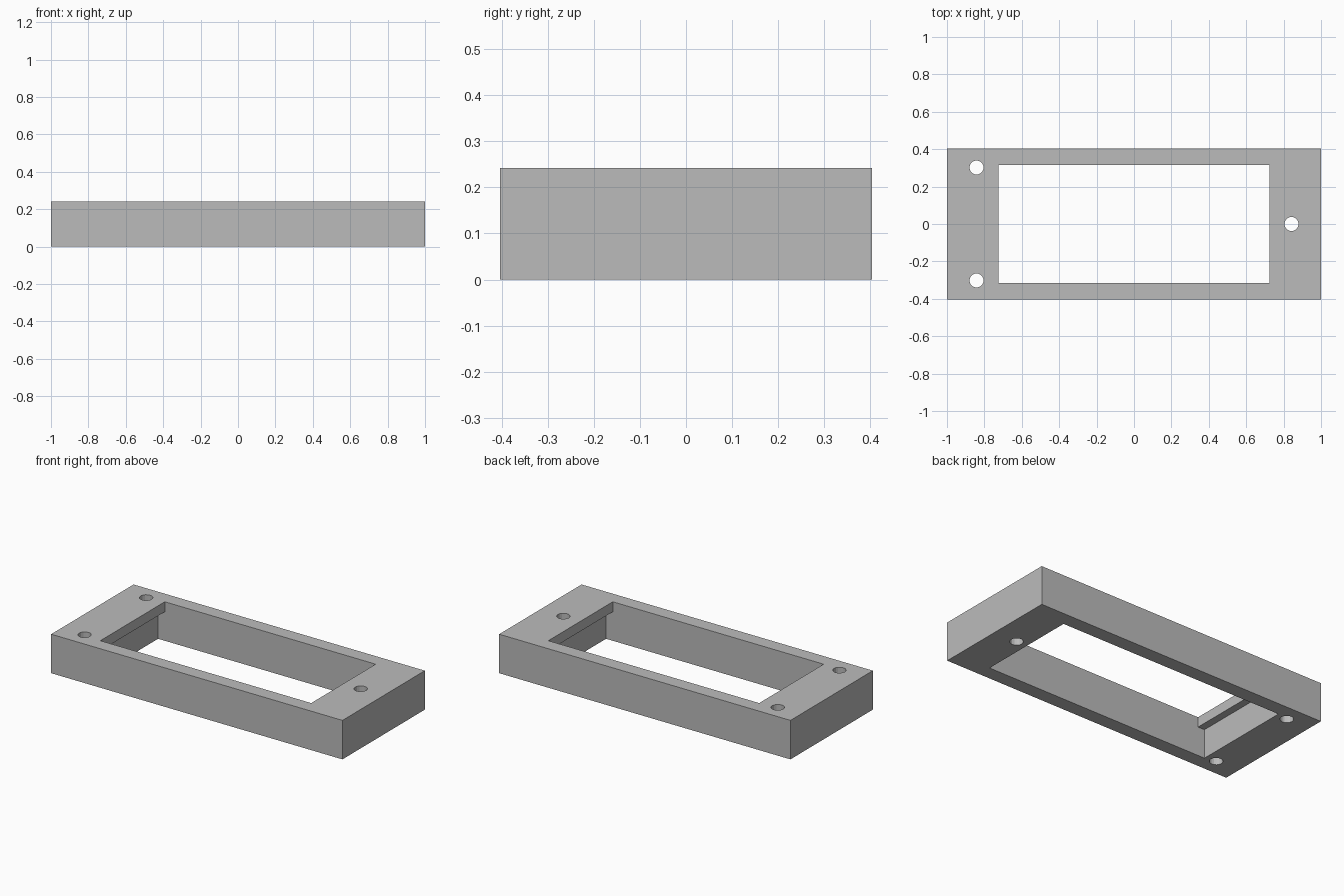
import bpy
import bmesh
from mathutils import Matrix, Vector

LENGTH, WIDTH, HEIGHT = 2.0, 0.808, 0.242
TOP_X, RECESS_X, OPEN_Y = 0.724, 0.77, 0.316   # half sizes of the opening
LIP_Z = 0.18                                   # underside of the end lips
HOLE_R = 0.038

cube = bpy.data.objects.get("Cube")
if cube:
    bpy.data.objects.remove(cube, do_unlink=True)

grey = bpy.data.materials.new("mid grey")
grey.use_nodes = True
colour = (0.5, 0.5, 0.5, 1)
grey.diffuse_color = colour
grey.node_tree.nodes["Principled BSDF"].inputs["Base Color"].default_value = colour


def to_object(name, bm):
    bmesh.ops.recalc_face_normals(bm, faces=bm.faces[:])
    mesh = bpy.data.meshes.new(name)
    bm.to_mesh(mesh)
    bm.free()
    mesh.materials.append(grey)
    obj = bpy.data.objects.new(name, mesh)
    bpy.context.collection.objects.link(obj)
    return obj


def cut(target, cutter):
    mod = target.modifiers.new(cutter.name, 'BOOLEAN')
    mod.operation = 'DIFFERENCE'
    mod.solver = 'EXACT'
    mod.object = cutter
    bpy.context.view_layer.objects.active = target
    bpy.ops.object.modifier_apply(modifier=mod.name)
    bpy.data.objects.remove(cutter, do_unlink=True)


# Solid block
bm = bmesh.new()
bmesh.ops.create_cube(bm, size=1, matrix=Matrix.Translation((0, 0, HEIGHT / 2))
                      @ Matrix.Diagonal((LENGTH, WIDTH, HEIGHT, 1)))
frame = to_object("mounting_frame", bm)

# Stepped opening: wider below, leaving a lip at each short end
half = [(RECESS_X, -0.1), (RECESS_X, LIP_Z), (TOP_X, LIP_Z), (TOP_X, HEIGHT + 0.1)]
profile = half + [(-x, z) for x, z in reversed(half)]
bm = bmesh.new()
face = bm.faces.new([bm.verts.new((x, -OPEN_Y, z)) for x, z in profile])
ext = bmesh.ops.extrude_face_region(bm, geom=[face])
verts = [v for v in ext["geom"] if isinstance(v, bmesh.types.BMVert)]
bmesh.ops.translate(bm, verts=verts, vec=Vector((0, 2 * OPEN_Y, 0)))
cut(frame, to_object("opening_cutter", bm))

# Three screw holes: a pair at one end, a single one at the other
for x, y in ((-0.842, 0.302), (-0.842, -0.302), (0.842, 0)):
    bm = bmesh.new()
    bmesh.ops.create_cone(bm, cap_ends=True, segments=16, radius1=HOLE_R, radius2=HOLE_R,
                          depth=1, matrix=Matrix.Translation((x, y, HEIGHT / 2)))
    cut(frame, to_object("hole_cutter", bm))
